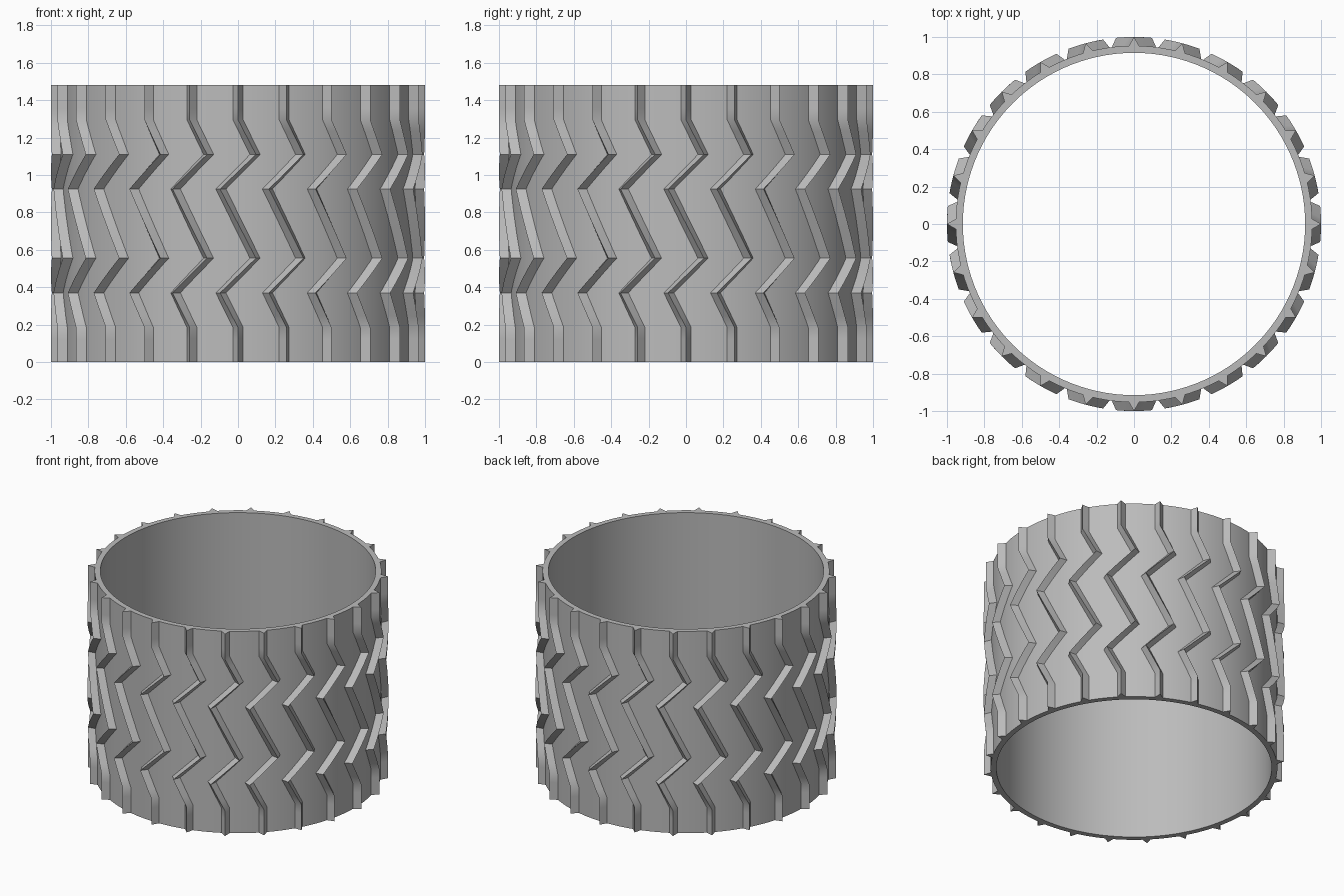
import bpy, bmesh, math

cube = bpy.data.objects.get("Cube")
if cube:
    bpy.data.objects.remove(cube, do_unlink=True)

HEIGHT, R_IN, R_OUT, R_TIP = 1.48, 0.915, 0.953, 1.0
COUNT, SWING, HALF = 24, 5.5, 1.75   # ridges; zigzag swing and half base width in degrees
STEPS = 3

grey = bpy.data.materials.new("mid grey")
grey.use_nodes = True
colour = (0.5, 0.5, 0.5, 1)
grey.diffuse_color = colour
grey.node_tree.nodes["Principled BSDF"].inputs["Base Color"].default_value = colour


def point(bm, radius, degrees, z):
    a = math.radians(degrees)
    return bm.verts.new((radius * math.cos(a), radius * math.sin(a), z))


def finish(bm, name):
    bmesh.ops.recalc_face_normals(bm, faces=bm.faces)
    mesh = bpy.data.meshes.new(name)
    bm.to_mesh(mesh)
    bm.free()
    obj = bpy.data.objects.new(name, mesh)
    bpy.context.collection.objects.link(obj)
    mesh.materials.append(grey)
    bpy.ops.object.select_all(action='DESELECT')
    obj.select_set(True)
    bpy.context.view_layer.objects.active = obj
    bpy.ops.object.shade_smooth_by_angle(angle=math.radians(25))
    return obj


# Thin open band
bm = bmesh.new()
profile = [(R_IN, 0), (R_OUT, 0), (R_OUT, HEIGHT), (R_IN, HEIGHT)]
SIDES = 120
rings = [[point(bm, r, 360 * i / SIDES, z) for r, z in profile] for i in range(SIDES)]
for i in range(SIDES):
    a, b = rings[i], rings[(i + 1) % SIDES]
    for k in range(4):
        n = (k + 1) % 4
        bm.faces.new((a[k], b[k], b[n], a[n]))
finish(bm, "tread_band")

# Zigzag path: height in eighths of the total, sideways swing
path = [(0, 0), (1, 0), (2, -1), (3, 1), (5, -1), (6, 1), (7, 0), (8, 0)]
samples = [(0, 0)]
for (z0, s0), (z1, s1) in zip(path, path[1:]):
    for k in range(1, STEPS + 1):
        t = k / STEPS
        samples.append((z0 + (z1 - z0) * t, s0 + (s1 - s0) * t))

# Triangular zigzag ridges around the band
bm = bmesh.new()
for i in range(COUNT):
    centre = 360 * i / COUNT
    sections = []
    for z8, s in samples:
        angle, z = centre + s * SWING, HEIGHT * z8 / 8
        sections.append([point(bm, R_OUT - 0.003, angle - HALF, z),
                         point(bm, R_TIP, angle, z),
                         point(bm, R_OUT - 0.003, angle + HALF, z)])
    for a, b in zip(sections, sections[1:]):
        for k in range(3):
            n = (k + 1) % 3
            bm.faces.new((a[k], a[n], b[n], b[k]))
    bm.faces.new(sections[0])
    bm.faces.new(sections[-1])
finish(bm, "tread_ridges")
